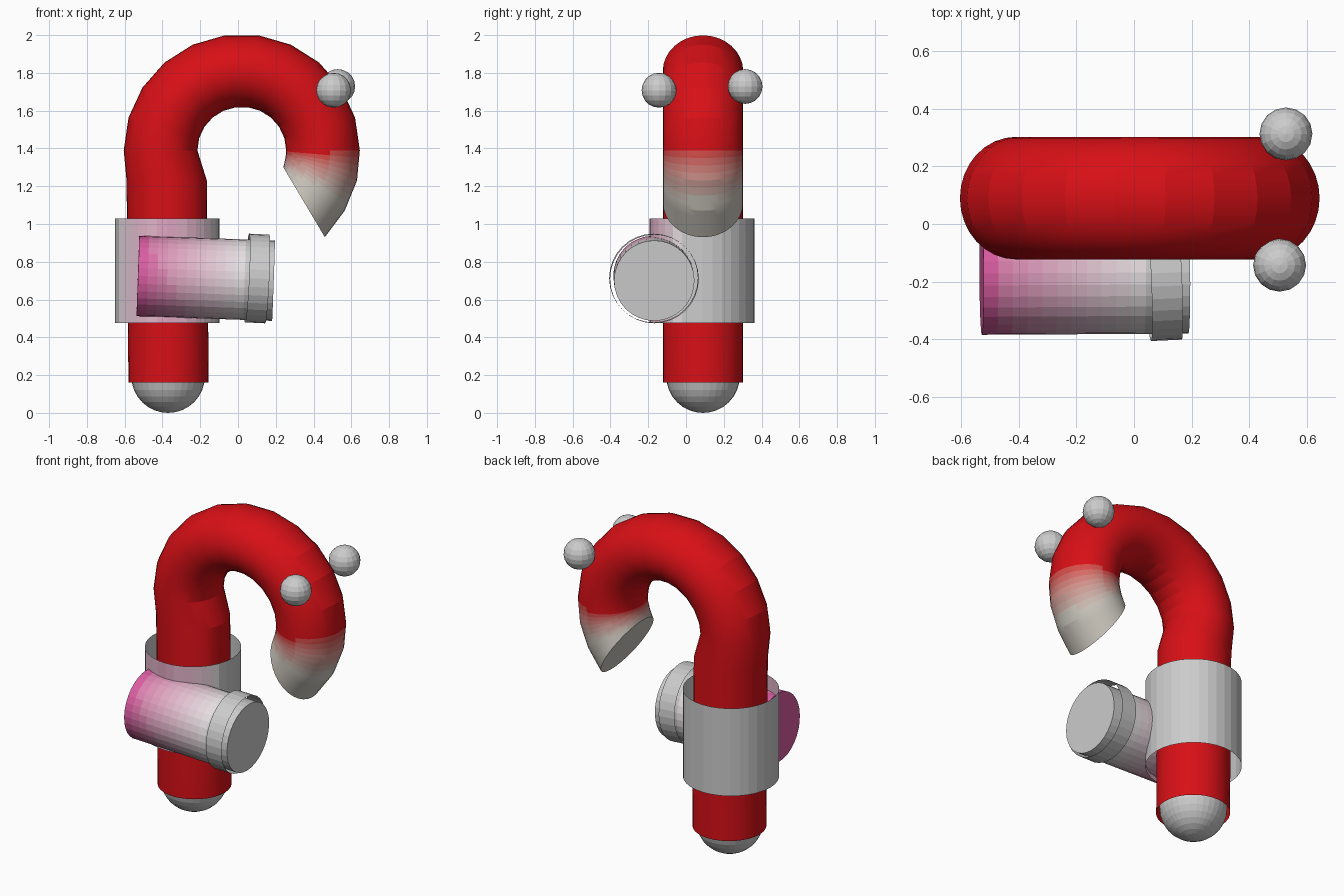
import bpy, bmesh
from math import sin, cos, pi, radians, atan2
from mathutils import Vector

if "Cube" in bpy.data.objects:
    bpy.data.objects.remove(bpy.data.objects["Cube"])

RED = Vector((0.68, 0.005, 0.008))
PINK = Vector((0.70, 0.11, 0.36))
GREY = Vector((0.8, 0.8, 0.8))
TIP = Vector((0.60, 0.57, 0.51))
SIDES = 32


def mat(col):
    name = "paint_%02d_%02d_%02d" % tuple(round(c * 99) for c in col)
    m = bpy.data.materials.get(name) or bpy.data.materials.new(name)
    m.diffuse_color = (*col, 1)
    m.use_nodes = True
    m.node_tree.nodes["Principled BSDF"].inputs["Base Color"].default_value = m.diffuse_color
    return m


def loft(name, rings, color=None, caps=(), smooth=None):
    """Skin (centre, axis_u, axis_v) rings; color(face centre) gives the paint."""
    bm = bmesh.new()
    loops = []
    for c, u, v in rings:
        loops.append([bm.verts.new(c + u * cos(2 * pi * i / SIDES) + v * sin(2 * pi * i / SIDES))
                      for i in range(SIDES)])
    for a, b in zip(loops, loops[1:]):
        for i in range(SIDES):
            j = (i + 1) % SIDES
            bm.faces.new((a[i], a[j], b[j], b[i]))
    for k in caps:
        bm.faces.new(loops[k] if k else loops[k][::-1])
    bmesh.ops.recalc_face_normals(bm, faces=bm.faces)
    me = bpy.data.meshes.new(name)
    if color:
        bm.faces.ensure_lookup_table()
        for f in bm.faces:
            m = mat(color(f.calc_center_median()))
            if me.materials.find(m.name) < 0:
                me.materials.append(m)
            f.material_index = me.materials.find(m.name)
    bm.to_mesh(me)
    bm.free()
    if smooth:
        me.shade_smooth()
        me.set_sharp_from_angle(angle=radians(smooth))
    ob = bpy.data.objects.new(name, me)
    bpy.context.collection.objects.link(ob)
    return ob


def cylinder_rings(start, end, r, n=1):
    start, end = Vector(start), Vector(end)
    d = (end - start).normalized()
    side = Vector((0, 1, 0)) if abs(d.y) < 0.5 else Vector((1, 0, 0))
    u = d.cross(side).normalized() * r
    v = d.cross(u)
    return [(start.lerp(end, i / n), u, v) for i in range(n + 1)]


def ball(name, loc, r, seg, rings):
    bpy.ops.mesh.primitive_uv_sphere_add(segments=seg, ring_count=rings, radius=r, location=loc)
    bpy.context.object.name = name


# Hooked tube: outer/inner profile point pairs in the xz plane
pairs = [((-0.58, 0.16), (-0.155, 0.16)), ((-0.59, 1.23), (-0.165, 1.23))]
for k in range(12):
    a = pi - pi * k / 11
    pairs.append(((0.02 + 0.625 * cos(a), 1.39 + 0.615 * sin(a)),
                  (0.02 + 0.235 * cos(a), 1.39 + 0.23 * sin(a))))
tail = [pairs[-1], ((0.63, 1.23), (0.253, 1.365)),
        ((0.565, 1.07), (0.248, 1.335)), ((0.46, 0.93), (0.24, 1.30))]
for p, q in zip(tail, tail[1:]):           # finer steps for the colour fade
    for t in (0.25, 0.5, 0.75, 1):
        pairs.append(tuple(tuple(x + (y - x) * t for x, y in zip(m, n)) for m, n in zip(p, q)))
rings = []
for (ox, oz), (ix, iz) in pairs:
    o, i = Vector((ox, 0.09, oz)), Vector((ix, 0.09, iz))
    rings.append(((o + i) / 2, (o - i) / 2, Vector((0, 0.213, 0))))


def tube_color(c):
    if c.x < 0.15 or c.z > 1.42:
        return RED
    ang = -atan2(c.z - 1.39, c.x - 0.02)
    t = min(1, max(0, ang / radians(26)))
    return RED.lerp(TIP, round(t * 8) / 8)


loft("hooked_tube", rings, tube_color, caps=(-1,), smooth=14)

# Rounded foot inside the open tube end
ball("foot_dome", (-0.37, 0.09, 0.195), 0.195, 32, 16)


# Thin open collar, tinted at the front
def collar_color(c):
    t = min(1, max(0, (0.0 - c.y) / 0.2))
    return GREY.lerp(PINK, 0.6 * round(t * 6) / 6)


loft("collar", cylinder_rings((-0.375, 0.085, 0.475), (-0.375, 0.085, 1.03), 0.277), collar_color)


# Side barrel fading from pink to grey
def barrel_color(c):
    t = min(1, max(0, (c.x + 0.52) / 0.58))
    return PINK.lerp(GREY, round(t * 12) / 12)


loft("side_barrel", cylinder_rings((-0.53, -0.172, 0.725), (0.188, -0.168, 0.70), 0.213, 14),
     barrel_color, caps=(0, -1))

# Thin open band around the barrel end
loft("barrel_band", cylinder_rings((0.048, -0.172, 0.714), (0.155, -0.167, 0.709), 0.235))

# Eyes
ball("eye_front", (0.506, -0.143, 1.708), 0.092, 16, 10)
ball("eye_back", (0.528, 0.313, 1.728), 0.092, 16, 10)
